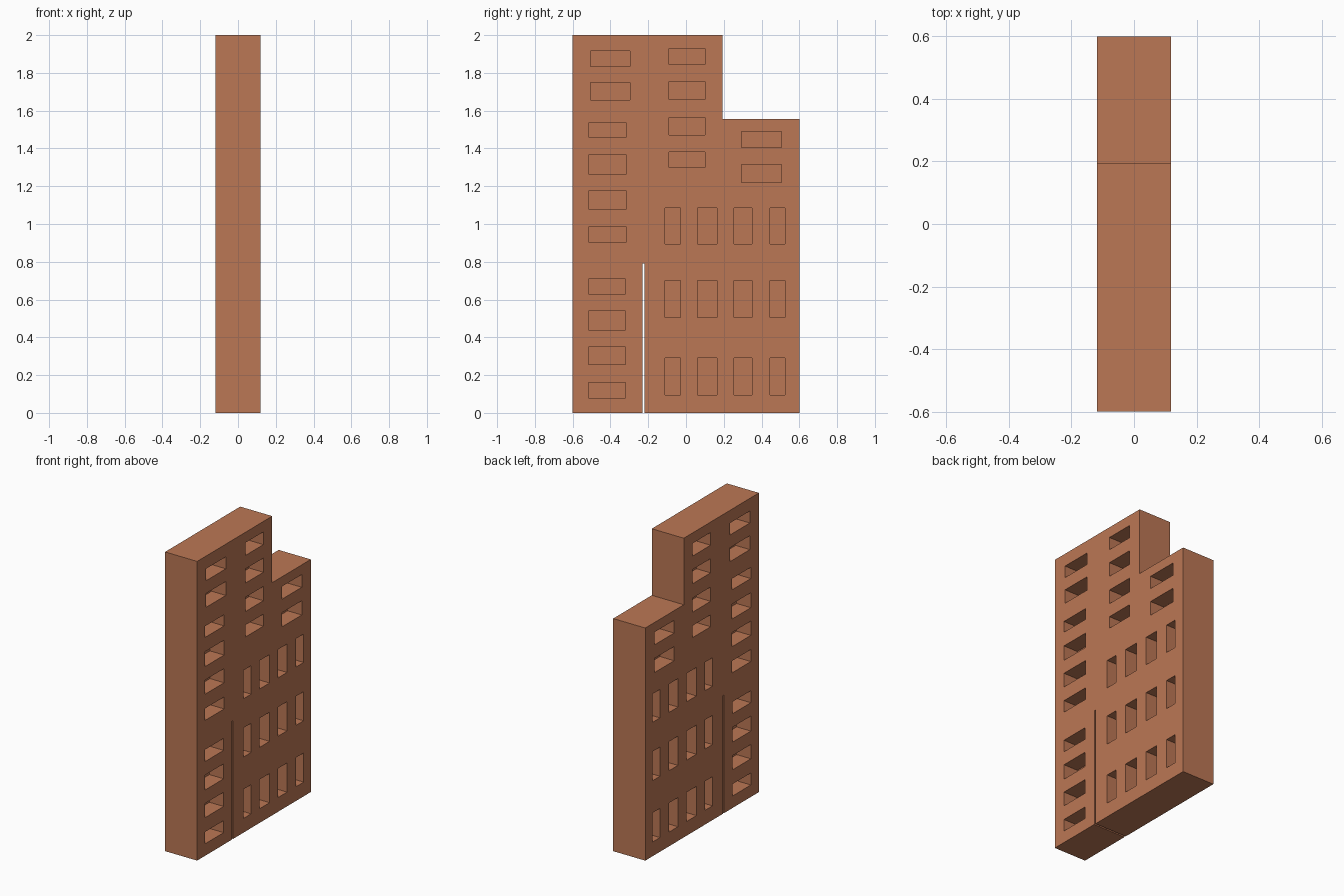
import bpy, bmesh

if "Cube" in bpy.data.objects:
    bpy.data.objects.remove(bpy.data.objects["Cube"])

brick = bpy.data.materials.new("terracotta brick")
brick.diffuse_color = (0.50, 0.185, 0.09, 1)
brick.use_nodes = True
brick.node_tree.nodes["Principled BSDF"].inputs["Base Color"].default_value = brick.diffuse_color

X0, X1 = -0.119, 0.118      # slab thickness
DEPTH = 0.105               # window recess on each face


def block(name, y, z, cols, rows):
    """Solid block with a grid of recessed windows on both broad faces."""
    bm = bmesh.new()
    ys = sorted({*y, *[v for c in cols for v in c]})
    zs = sorted({*z, *[v for r in rows for v in r]})

    def quad(*pts):
        bm.faces.new([bm.verts.new(p) for p in pts])

    for x, inner in ((X0, X0 + DEPTH), (X1, X1 - DEPTH)):
        for a, b in zip(ys, ys[1:]):
            for c, d in zip(zs, zs[1:]):
                ring = [(a, c), (b, c), (b, d), (a, d)]
                window = (a, b) in cols and (c, d) in rows
                fx = inner if window else x
                quad(*[(fx, p, q) for p, q in ring])
                if window:      # reveals around the recess
                    for (p, q), (r, s) in zip(ring, ring[1:] + ring[:1]):
                        quad((x, p, q), (x, r, s), (inner, r, s), (inner, p, q))
    # ends, roof and base, split to match the grid
    for a, b in zip(ys, ys[1:]):
        for h in z:
            quad((X0, a, h), (X1, a, h), (X1, b, h), (X0, b, h))
    for c, d in zip(zs, zs[1:]):
        for e in y:
            quad((X0, e, c), (X1, e, c), (X1, e, d), (X0, e, d))

    bmesh.ops.remove_doubles(bm, verts=bm.verts, dist=1e-5)
    bmesh.ops.recalc_face_normals(bm, faces=bm.faces)
    mesh = bpy.data.meshes.new(name)
    bm.to_mesh(mesh)
    bm.free()
    mesh.materials.append(brick)
    bpy.context.collection.objects.link(bpy.data.objects.new(name, mesh))


# left tower, three stacked sections
block("left_tower_lower", (-0.60, -0.231), (0, 0.79), [(-0.515, -0.32)],
      [(0.08, 0.16), (0.255, 0.35), (0.44, 0.54), (0.63, 0.71)])
block("left_tower_middle", (-0.60, -0.22), (0.79, 1.64), [(-0.515, -0.315)],
      [(0.905, 0.985), (1.08, 1.175), (1.265, 1.365), (1.46, 1.535)])
block("left_tower_top", (-0.60, -0.22), (1.64, 2.0), [(-0.505, -0.297)],
      [(1.657, 1.75), (1.835, 1.915)])

# wide floors with tall windows
tall = [(-0.11, -0.03), (0.06, 0.165), (0.255, 0.35), (0.445, 0.525)]
for i, (z, row) in enumerate([((0, 0.40), (0.095, 0.29)),
                              ((0.40, 0.79), (0.505, 0.70)),
                              ((0.79, 1.19), (0.895, 1.085))]):
    block(f"wide_floor_{i + 1}", (-0.22, 0.60), z, tall, [row])

# upper sections standing on the wide floors
block("middle_tower", (-0.22, 0.193), (1.19, 2.0), [(-0.09, 0.10)],
      [(1.30, 1.38), (1.47, 1.565), (1.66, 1.755), (1.845, 1.93)])
block("right_wing", (0.193, 0.60), (1.19, 1.555), [(0.295, 0.505)],
      [(1.22, 1.315), (1.405, 1.49)])
